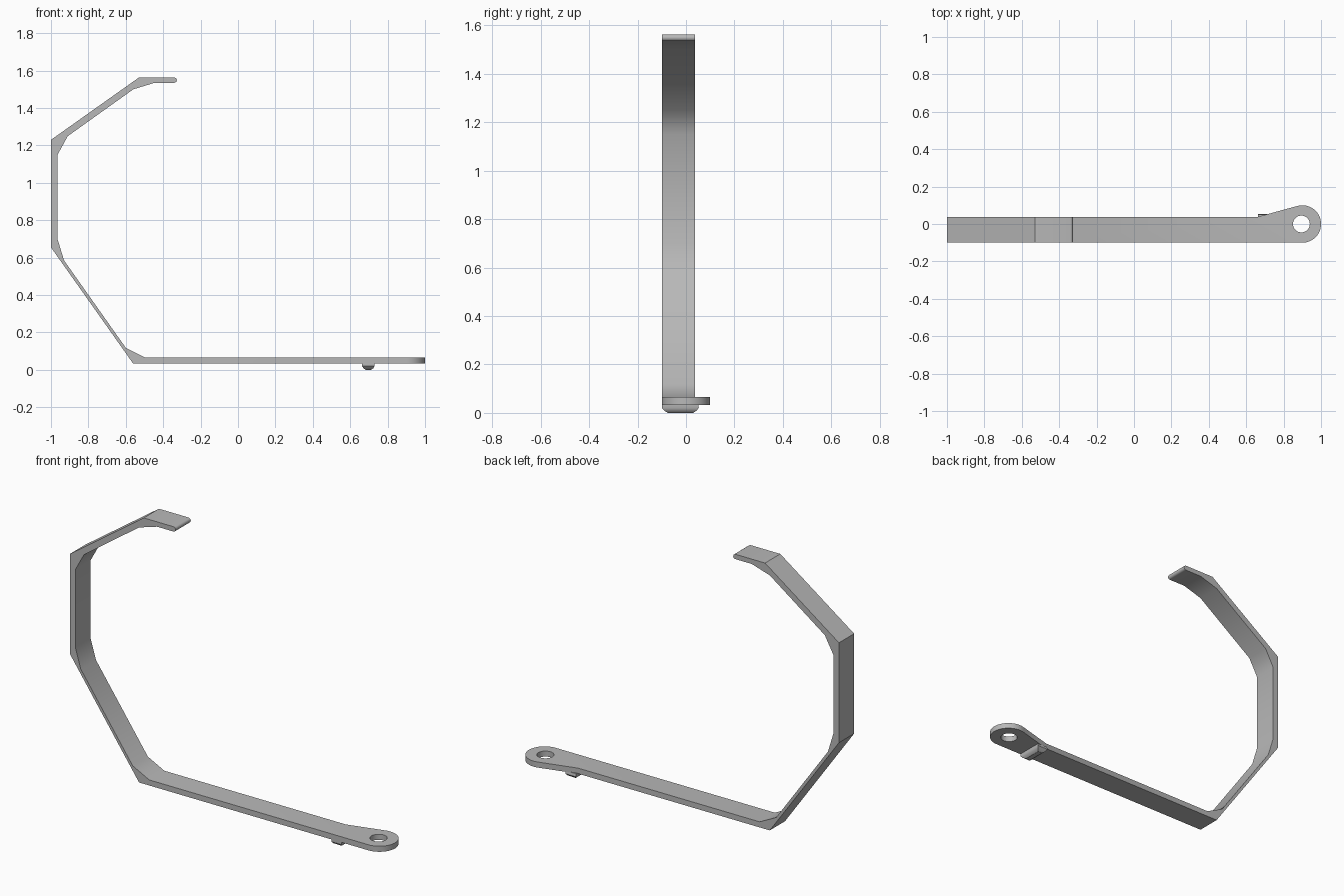
import bpy, bmesh
from math import sin, cos, pi, radians
from mathutils import Vector

if "Cube" in bpy.data.objects:
    bpy.data.objects.remove(bpy.data.objects["Cube"], do_unlink=True)

grey = bpy.data.materials.new("plain grey")
grey.use_nodes = True
colour = (0.48, 0.48, 0.48, 1)
grey.diffuse_color = colour
grey.node_tree.nodes["Principled BSDF"].inputs["Base Color"].default_value = colour


def make_object(name, bm):
    bmesh.ops.recalc_face_normals(bm, faces=bm.faces)
    mesh = bpy.data.meshes.new(name)
    bm.to_mesh(mesh)
    bm.free()
    mesh.materials.append(grey)
    obj = bpy.data.objects.new(name, mesh)
    bpy.context.collection.objects.link(obj)
    return obj


def prism(name, points, push):
    """Extrude a flat outline along a vector."""
    bm = bmesh.new()
    face = bm.faces.new([bm.verts.new(p) for p in points])
    grown = bmesh.ops.extrude_face_region(bm, geom=[face], use_keep_orig=True)
    moved = [v for v in grown["geom"] if isinstance(v, bmesh.types.BMVert)]
    bmesh.ops.translate(bm, verts=moved, vec=push)
    return make_object(name, bm)


def arc(cx, cy, r, start, end, steps):
    angles = [radians(start + (end - start) * i / steps) for i in range(steps + 1)]
    return [(cx + r * cos(a), cy + r * sin(a)) for a in angles]


def smooth(obj):
    bpy.ops.object.select_all(action="DESELECT")
    obj.select_set(True)
    bpy.context.view_layer.objects.active = obj
    bpy.ops.object.shade_smooth_by_angle(angle=radians(30))


def carve(obj, cutter, operation):
    bpy.context.view_layer.objects.active = obj
    mod = obj.modifiers.new("carve", "BOOLEAN")
    mod.object, mod.operation, mod.solver = cutter, operation, "EXACT"
    bpy.ops.object.modifier_apply(modifier=mod.name)
    bpy.data.objects.remove(cutter, do_unlink=True)


# Bent strap: side profile with thickened inner corners and a rounded tip
outer = [(1.0, 0.033), (-0.56, 0.033), (-1.0, 0.655), (-1.0, 1.23), (-0.53, 1.563)]
tip = arc(-0.341, 1.549, 0.014, 90, -90, 8)
inner = [(-0.445, 1.535), (-0.56, 1.5), (-0.91, 1.25), (-0.965, 1.15), (-0.965, 0.7),
         (-0.93, 0.585), (-0.6, 0.118), (-0.495, 0.065), (1.0, 0.065)]
strap = prism("bent_strap", [(x, -0.2, z) for x, z in outer + tip + inner], Vector((0, 0.4, 0)))

# Plan outline: narrow band widening to a round eyelet
plan = [(-1.1, 0.038), (-1.1, -0.1)] + arc(0.9, 0, 0.1, -90, 106, 40) + [(0.66, 0.038)]
band = prism("plan_cutter", [(x, y, -0.1) for x, y in plan], Vector((0, 0, 2)))
carve(strap, band, "INTERSECT")

# Eyelet hole
ring = arc(0.895, 0, 0.045, 0, 360, 36)[:-1]
hole = prism("hole_cutter", [(x, y, -0.1) for x, y in ring], Vector((0, 0, 0.3)))
carve(strap, hole, "DIFFERENCE")
smooth(strap)

# Catch under the strap: rounded bar with tapered ends
bm = bmesh.new()
loops = []
for half, y0, y1, z in [(0.033, -0.1, 0.05, 0.036), (0.033, -0.1, 0.053, 0.02),
                        (0.027, -0.09, 0.043, 0.009), (0.014, -0.075, 0.03, 0.0)]:
    corners = [(-half, y0), (half, y0), (half, y1), (-half, y1)]
    loops.append([bm.verts.new((0.697 + x, y, z)) for x, y in corners])
for a, b in zip(loops, loops[1:]):
    for i in range(4):
        j = (i + 1) % 4
        bm.faces.new([a[i], a[j], b[j], b[i]])
bm.faces.new(loops[0])
bm.faces.new(loops[-1])
smooth(make_object("bottom_catch", bm))
